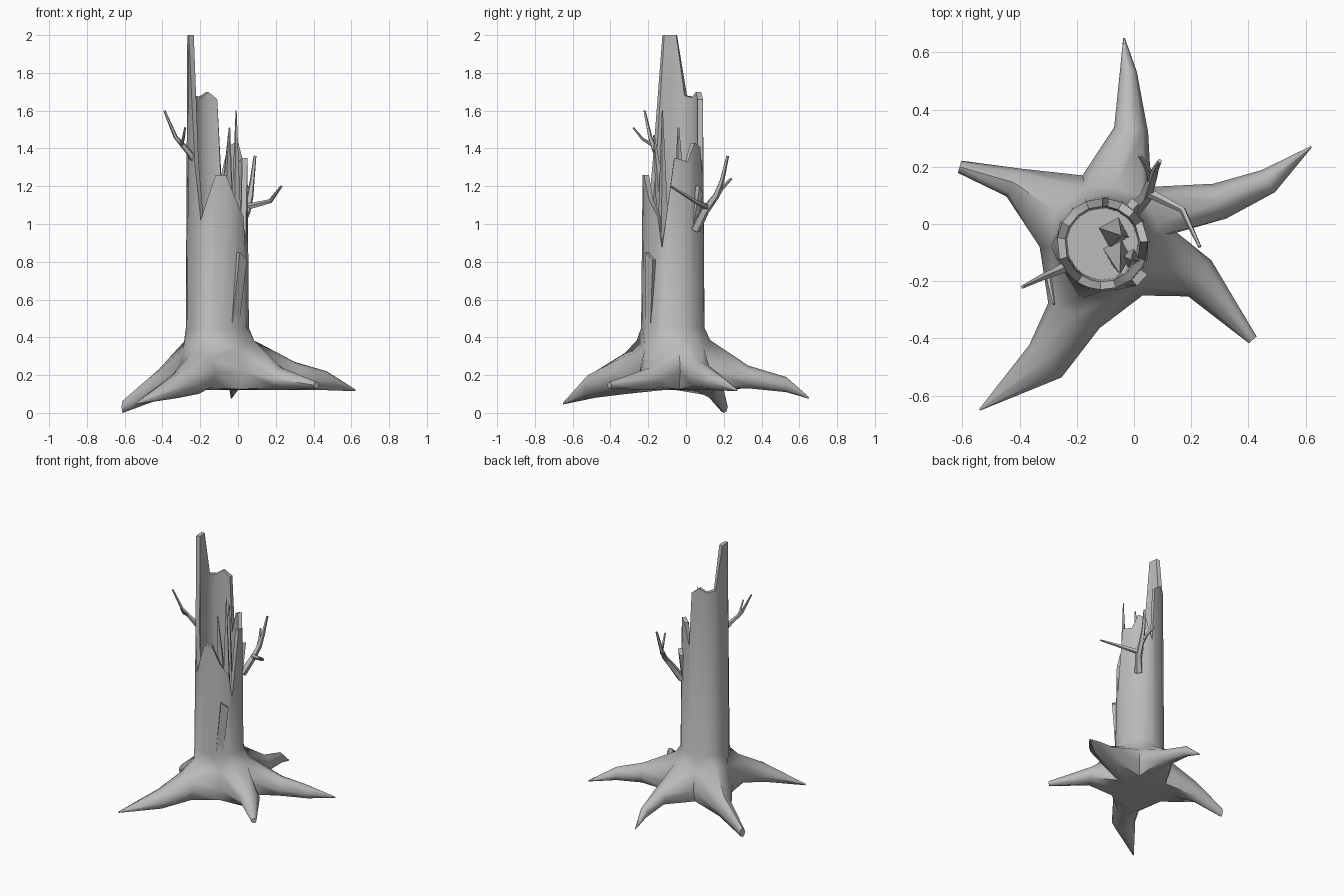
import bpy, bmesh
from math import sin, cos, radians, pi
from mathutils import Vector

if "Cube" in bpy.data.objects:
    bpy.data.objects.remove(bpy.data.objects["Cube"])

bark = bpy.data.materials.new("weathered grey wood")
bark.use_nodes = True
GREY = (0.5, 0.5, 0.5, 1)
bark.diffuse_color = GREY
bark.node_tree.nodes["Principled BSDF"].inputs["Base Color"].default_value = GREY

CENTRE = Vector((-0.11, -0.07, 0))


def finish(bm, name, angle=40):
    bmesh.ops.recalc_face_normals(bm, faces=bm.faces)
    mesh = bpy.data.meshes.new(name)
    bm.to_mesh(mesh)
    bm.free()
    ob = bpy.data.objects.new(name, mesh)
    bpy.context.collection.objects.link(ob)
    mesh.materials.append(bark)
    bpy.ops.object.select_all(action='DESELECT')
    ob.select_set(True)
    bpy.context.view_layer.objects.active = ob
    bpy.ops.object.shade_smooth_by_angle(angle=radians(angle))
    return ob


def loft(bm, a, b):
    """Join two closed rings of equal length with quads."""
    n = len(a)
    for i in range(n):
        bm.faces.new((a[i], a[(i + 1) % n], b[(i + 1) % n], b[i]))


def around(deg, r, z):
    a = radians(deg)
    return CENTRE + Vector((r * cos(a), r * sin(a), z))


# --- trunk and roots -------------------------------------------------------
# broken rim: (angle, height) going round the trunk
RIM = [(-21, 0.87), (3, 1.35), (30, 1.33), (46, 1.43), (65, 1.41), (82, 1.25),
       (90, 1.66), (111, 1.70), (130, 1.67), (152, 1.68), (172, 2.0),
       (200, 2.0), (222, 1.32), (237, 1.02), (252, 1.14), (267, 1.26),
       (287, 1.26), (308, 1.13), (330, 1.04)]

# valleys between neighbouring roots
VALLEYS = [(0.15, -0.03), (0.06, 0.13), (-0.18, 0.17), (-0.33, -0.08), (0.03, -0.25)]

# each root: x, y, half width, top, bottom; starts right of its valley
ROOTS = [
    [(0.30, 0.08, 0.065, 0.27, 0.12), (0.47, 0.15, 0.045, 0.22, 0.12), (0.62, 0.27, 0.003, 0.125, 0.115)],
    [(-0.01, 0.33, 0.06, 0.25, 0.13), (-0.02, 0.53, 0.03, 0.19, 0.11), (-0.035, 0.65, 0.003, 0.085, 0.075)],
    [(-0.42, 0.145, 0.055, 0.23, 0.07), (-0.61, 0.20, 0.022, 0.065, 0.0)],
    [(-0.21, -0.32, 0.10, 0.32, 0.10), (-0.31, -0.48, 0.08, 0.22, 0.08), (-0.54, -0.65, 0.003, 0.055, 0.045)],
    [(0.23, -0.19, 0.075, 0.24, 0.12), (0.415, -0.405, 0.018, 0.165, 0.13)],
]

bm = bmesh.new()
outer_low = [bm.verts.new(around(a, 0.168, 0.45)) for a, z in RIM]
outer_top = [bm.verts.new(around(a, 0.16, z)) for a, z in RIM]
inner_top = [bm.verts.new(around(a, 0.132, z)) for a, z in RIM]
inner_low = [bm.verts.new(around(a, 0.125, 0.85)) for a, z in RIM]
loft(bm, outer_low, outer_top)
loft(bm, outer_top, inner_top)
loft(bm, inner_top, inner_low)
bm.faces.new(inner_low)

# valley columns shared by the roots on either side
valley = []
for x, y in VALLEYS:
    v = Vector((x, y, 0))
    valley.append([bm.verts.new(CENTRE.lerp(v, f) + Vector((0, 0, z)))
                   for f, z in ((0.82, 0.34), (1, 0.22), (0.85, 0.125))])

top_loop, bottom_loop = [], []
for k, path in enumerate(ROOTS):
    right, left = valley[k], valley[(k + 1) % 5]
    heading = (Vector((path[0][0], path[0][1], 0)) - CENTRE).normalized()
    ridge = bm.verts.new(CENTRE + heading * 0.205 + Vector((0, 0, 0.385)))
    keel = bm.verts.new(CENTRE + heading * 0.2 + Vector((0, 0, 0.12)))
    top_loop += [right[0], ridge]
    bottom_loop += [right[2], keel]
    ring = [left[0], ridge, right[0], right[1], right[2], keel, left[2], left[1]]
    prev = CENTRE
    for j, (x, y, w, top, bot) in enumerate(path):
        c = Vector((x, y, 0))
        nxt = Vector((path[j + 1][0], path[j + 1][1], 0)) if j + 1 < len(path) else c
        d = (nxt - prev).normalized()
        side = Vector((-d.y, d.x, 0))
        new = []
        for i in range(8):
            a = radians(135 - 45 * i)
            z = (top + bot) / 2 + sin(a) * (top - bot) / 2
            new.append(bm.verts.new(c - side * (cos(a) * w) * -1 * -1 + Vector((0, 0, z))))
        loft(bm, ring, new)
        ring, prev = new, c
    bm.faces.new(ring)

# underside fan and the flare into the trunk
hub = bm.verts.new(CENTRE + Vector((0, 0, 0.12)))
for i in range(10):
    bm.faces.new((bottom_loop[i], bottom_loop[(i + 1) % 10], hub))


def loop_edges(vs):
    n = len(vs)
    return [bm.edges.get((vs[i], vs[(i + 1) % n])) for i in range(n)]


bmesh.ops.bridge_loops(bm, edges=loop_edges(top_loop) + loop_edges(outer_low))
finish(bm, "trunk_and_roots", 50)


# --- branches, splinters and bark strips -----------------------------------
def limb(name, points, r0, r1, sides=5):
    """Tapered tube along a short path."""
    pts = [Vector(p) for p in points]
    bm = bmesh.new()
    ring = None
    for i, p in enumerate(pts):
        d = (pts[min(i + 1, len(pts) - 1)] - pts[max(i - 1, 0)]).normalized()
        u = d.cross(Vector((0.3, 1, 0.1))).normalized()
        v = d.cross(u)
        r = r0 + (r1 - r0) * i / (len(pts) - 1)
        new = [bm.verts.new(p + r * (u * cos(2 * pi * s / sides) + v * sin(2 * pi * s / sides)))
               for s in range(sides)]
        if ring:
            loft(bm, ring, new)
        else:
            bm.faces.new(new)
        ring = new
    bm.faces.new(ring)
    return finish(bm, name)


limb("right_branch", [(-0.23, -0.14, 1.34), (-0.26, -0.16, 1.38), (-0.33, -0.19, 1.46), (-0.39, -0.22, 1.6)], 0.022, 0.006)
limb("right_branch_twig", [(-0.30, -0.18, 1.42), (-0.29, -0.23, 1.45), (-0.28, -0.28, 1.51)], 0.011, 0.005)
limb("left_branch", [(0.0, 0.05, 0.97), (0.045, 0.10, 1.07), (0.065, 0.16, 1.15), (0.075, 0.19, 1.23), (0.09, 0.22, 1.36)], 0.028, 0.008)
limb("left_branch_back_twig", [(0.06, 0.15, 1.13), (0.05, 0.19, 1.19), (0.02, 0.24, 1.24)], 0.015, 0.007)
limb("left_branch_front_twig", [(0.05, 0.11, 1.09), (0.17, 0.05, 1.12), (0.23, -0.08, 1.2)], 0.018, 0.006)

# splinters standing inside the hollow
limb("middle_splinter", [(-0.07, -0.03, 0.84), (-0.045, -0.04, 1.51)], 0.055, 0.004, 4)
limb("front_splinter", [(-0.06, -0.10, 0.84), (-0.05, -0.17, 1.47)], 0.05, 0.004, 4)
limb("tall_splinter", [(-0.01, -0.12, 0.84), (-0.01, -0.125, 1.6)], 0.035, 0.003, 4)


def bark_strip(name, deg, low, high, half_deg):
    """Peeling wedge, flush at its foot and lifted at its top."""
    bm = bmesh.new()
    rings = []
    for r in (0.14, 1):
        lift = 0.19 if r == 1 else r
        foot = 0.166 if r == 1 else r
        rings.append([bm.verts.new(around(deg - half_deg, foot, low)),
                      bm.verts.new(around(deg + half_deg * 0.2, foot, low)),
                      bm.verts.new(around(deg + half_deg, lift, high - 0.04)),
                      bm.verts.new(around(deg - half_deg * 0.2, lift, high))])
    loft(bm, *rings)
    bm.faces.new(rings[0])
    bm.faces.new(rings[1])
    return finish(bm, name, 30)


bark_strip("front_bark_strip", -48, 0.47, 0.85, 14)
bark_strip("back_bark_strip", 50, 1.0, 1.2, 8)
